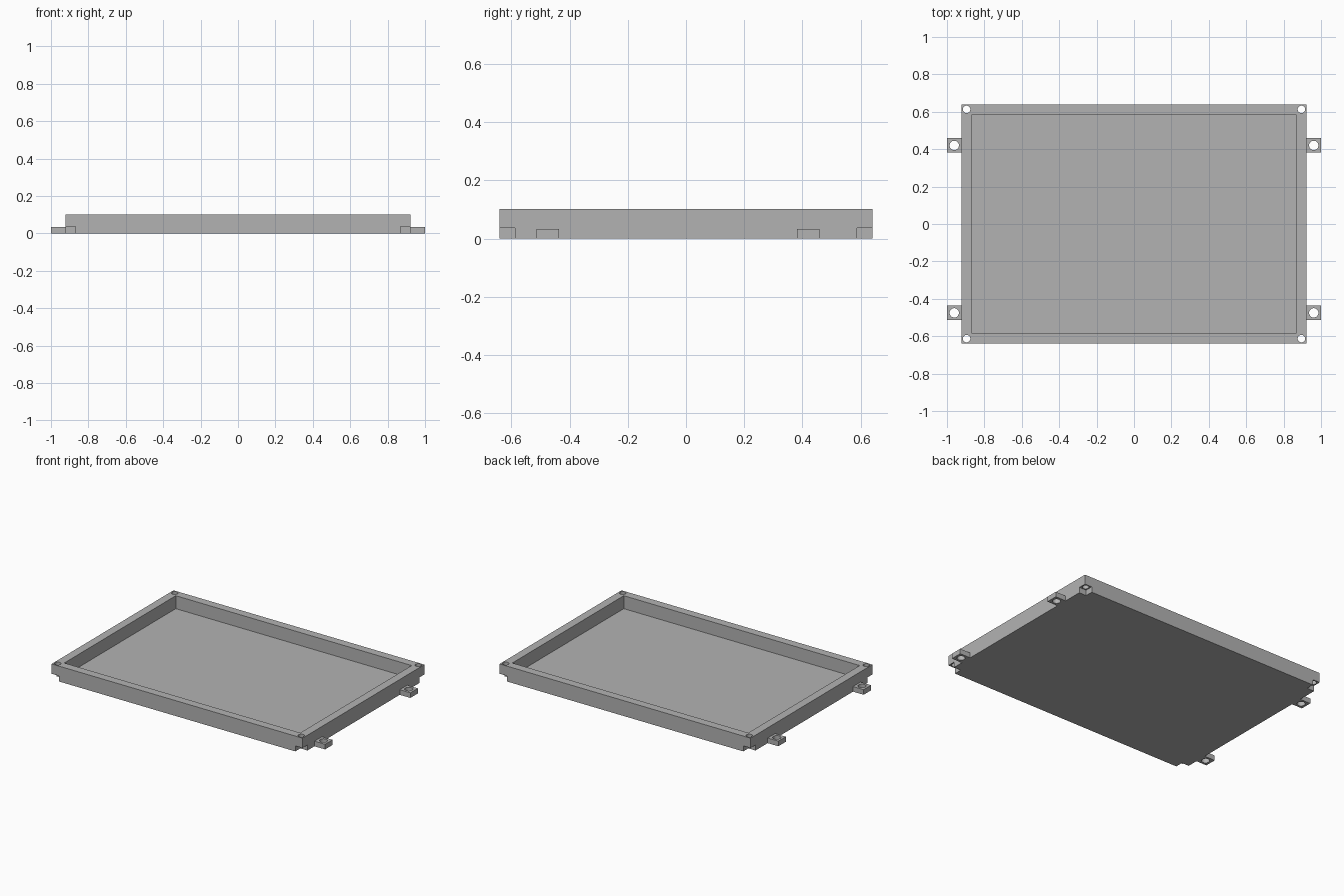
import bpy
from mathutils import Vector

default = bpy.data.objects.get("Cube")
if default:
    bpy.data.objects.remove(default, do_unlink=True)

HALF_X, HALF_Y, HEIGHT = 0.922, 0.64, 0.102   # tray body
IN_X, IN_Y, FLOOR = 0.867, 0.585, 0.016       # pocket
NOTCH_X, NOTCH_Y, NOTCH_Z = 0.869, 0.587, 0.037
TAB_Z = 0.034

grey = bpy.data.materials.new("plain grey")
grey.use_nodes = True
colour = (0.45, 0.45, 0.45, 1)
grey.diffuse_color = colour
grey.node_tree.nodes["Principled BSDF"].inputs["Base Color"].default_value = colour


def box(name, low, high):
    """Box between two opposite corners."""
    low, high = Vector(low), Vector(high)
    bpy.ops.mesh.primitive_cube_add(size=1, location=(low + high) / 2)
    obj = bpy.context.object
    obj.name = name
    obj.scale = high - low
    bpy.ops.object.transform_apply(location=True, rotation=False, scale=True)
    obj.data.materials.append(grey)
    return obj


def drill(name, x, y, radius):
    """Upright cylinder used to cut a through hole."""
    bpy.ops.mesh.primitive_cylinder_add(vertices=32, radius=radius, depth=0.5, location=(x, y, 0.05))
    obj = bpy.context.object
    obj.name = name
    obj.data.materials.append(grey)
    return obj


def cut(target, cutter):
    """Subtract the cutter, then discard it."""
    cutter.hide_render = True
    mod = target.modifiers.new("cut", 'BOOLEAN')
    mod.operation = 'DIFFERENCE'
    mod.solver = 'EXACT'
    mod.object = cutter
    bpy.context.view_layer.objects.active = target
    bpy.ops.object.modifier_apply(modifier=mod.name)
    bpy.data.objects.remove(cutter, do_unlink=True)


def smooth_holes(obj):
    bpy.ops.object.select_all(action='DESELECT')
    obj.select_set(True)
    bpy.context.view_layer.objects.active = obj
    bpy.ops.object.shade_smooth_by_angle()


# Open tray with a thin floor
tray = box("tray", (-HALF_X, -HALF_Y, 0), (HALF_X, HALF_Y, HEIGHT))
cut(tray, box("pocket_cutter", (-IN_X, -IN_Y, FLOOR), (IN_X, IN_Y, 0.3)))

# Lower corner notches and the screw holes above them
for sx in (-1, 1):
    for sy in (-1, 1):
        xs = sorted((sx * NOTCH_X, sx * 1.1))
        ys = sorted((sy * NOTCH_Y, sy * 0.8))
        cut(tray, box("notch_cutter", (xs[0], ys[0], -0.1), (xs[1], ys[1], NOTCH_Z)))
        cut(tray, drill("screw_hole_cutter", sx * 0.895, sy * 0.613, 0.02))
smooth_holes(tray)

# Side mounting tabs with holes
for side, sx in (("right", -1), ("left", 1)):
    for end, y in (("front", -0.475), ("back", 0.42)):
        xs = sorted((sx * HALF_X, sx))
        tab = box(f"{side}_{end}_tab", (xs[0], y - 0.039, 0), (xs[1], y + 0.039, TAB_Z))
        cut(tab, drill("tab_hole_cutter", sx * 0.961, y, 0.025))
        smooth_holes(tab)
